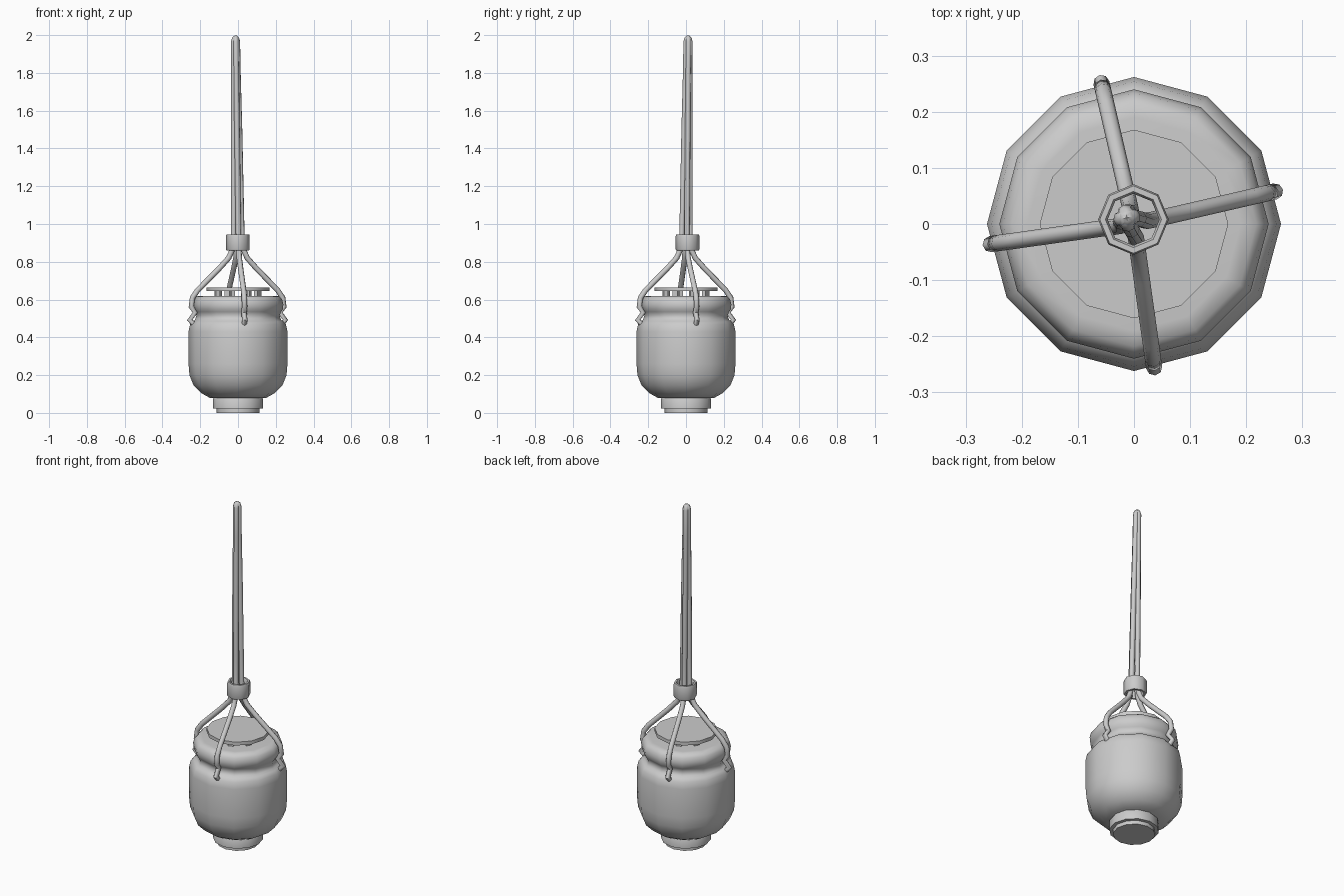
import bpy, bmesh, math
from mathutils import Vector

if "Cube" in bpy.data.objects:
    bpy.data.objects.remove(bpy.data.objects["Cube"])


def finish(name, bm, angle=50):
    bmesh.ops.remove_doubles(bm, verts=bm.verts, dist=1e-5)
    bmesh.ops.recalc_face_normals(bm, faces=bm.faces)
    me = bpy.data.meshes.new(name)
    bm.to_mesh(me)
    bm.free()
    ob = bpy.data.objects.new(name, me)
    bpy.context.collection.objects.link(ob)
    smooth(ob, angle)
    return ob


def smooth(ob, angle):
    bpy.ops.object.select_all(action='DESELECT')
    ob.select_set(True)
    bpy.context.view_layer.objects.active = ob
    bpy.ops.object.shade_smooth_by_angle(angle=math.radians(angle))


def lathe(name, profile, sides, centre=(0, 0), closed=False, angle=50):
    """Spin a (radius, z) profile around a vertical axis."""
    bm = bmesh.new()
    rings = []
    for r, z in profile:
        rings.append([bm.verts.new((centre[0] + r * math.cos(math.tau * i / sides),
                                    centre[1] + r * math.sin(math.tau * i / sides), z))
                      for i in range(sides)])
    pairs = list(zip(rings, rings[1:]))
    if closed:
        pairs.append((rings[-1], rings[0]))
    else:
        bm.faces.new(rings[0])
        bm.faces.new(rings[-1])
    for a, b in pairs:
        for i in range(sides):
            j = (i + 1) % sides
            bm.faces.new((a[i], a[j], b[j], b[i]))
    return finish(name, bm, angle)


def tube(name, points, radius):
    cu = bpy.data.curves.new(name, 'CURVE')
    cu.dimensions = '3D'
    cu.bevel_depth = radius
    cu.bevel_resolution = 2
    cu.use_fill_caps = True
    sp = cu.splines.new('POLY')
    sp.points.add(len(points) - 1)
    for p, co in zip(sp.points, points):
        p.co = (*co, 1)
    ob = bpy.data.objects.new(name, cu)
    bpy.context.collection.objects.link(ob)
    bpy.ops.object.select_all(action='DESELECT')
    ob.select_set(True)
    bpy.context.view_layer.objects.active = ob
    bpy.ops.object.convert(target='MESH')
    smooth(bpy.context.object, 60)


# Jar body with neck and rolled rim
lathe("jar_body", [(0.15, 0.08), (0.195, 0.105), (0.235, 0.145), (0.257, 0.2), (0.262, 0.26),
                   (0.262, 0.43), (0.254, 0.468), (0.24, 0.485), (0.228, 0.492), (0.22, 0.515),
                   (0.228, 0.535), (0.238, 0.55), (0.24, 0.575), (0.234, 0.6), (0.218, 0.617),
                   (0.19, 0.62)], 12)

# Foot under the jar
lathe("jar_foot", [(0.113, 0.0), (0.113, 0.022), (0.133, 0.022), (0.133, 0.072), (0.125, 0.085)], 12)

# Lid disc on short posts
lathe("lid_disc", [(0.168, 0.645), (0.168, 0.665)], 12)
for k in range(8):
    a = math.tau * k / 8 + 0.3
    bm = bmesh.new()
    bmesh.ops.create_cube(bm, size=1)
    for v in bm.verts:
        v.co = Vector((v.co.x * 0.022, v.co.y * 0.03, v.co.z * 0.04 + 0.632))
    ob = finish("lid_post_%d" % (k + 1), bm, 30)
    ob.location = (0.115 * math.cos(a), 0.115 * math.sin(a), 0)
    ob.rotation_euler.z = a

# Collar gathering the ropes
lathe("rope_collar", [(0.048, 0.86), (0.06, 0.86), (0.063, 0.867), (0.063, 0.935),
                      (0.06, 0.945), (0.05, 0.945), (0.046, 0.937), (0.046, 0.868)],
      8, (-0.001, 0.008), closed=True)

# Ropes: (radius, z) from the hook under the rim up to the hanging loop
half = [(0.228, 0.462), (0.258, 0.492), (0.228, 0.532), (0.25, 0.562), (0.243, 0.61), (0.215, 0.65),
        (0.1, 0.765), (0.05, 0.82), (0.032, 0.86), (0.022, 0.92), (0.02, 1.1), (0.016, 1.5),
        (0.011, 1.8), (0.010, 1.965), (0.006, 1.98)]


def place(r, z, deg):
    lean = max(0.0, z - 0.9) / 1.1
    a = math.radians(deg)
    return (r * math.cos(a) - 0.013 * lean, r * math.sin(a) + 0.011 * lean, z)


for name, d1, d2 in (("side_rope", 13, 188), ("front_back_rope", 103, 278)):
    path = [place(r, z, d1) for r, z in half] + [place(0, 1.985, 0)]
    path += [place(r, z, d2) for r, z in reversed(half)]
    tube(name, path, 0.0145)
